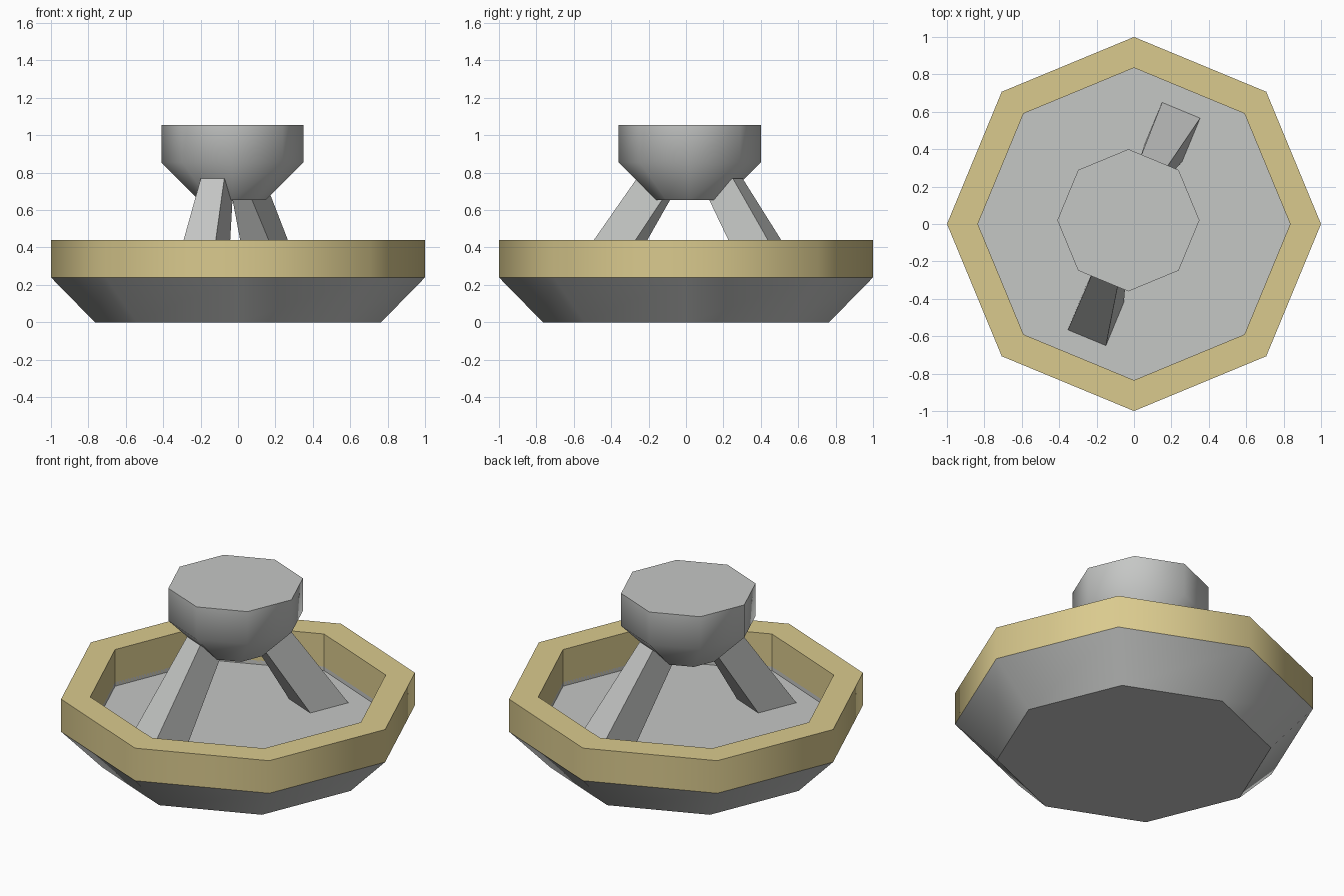
import bpy, bmesh, math
from mathutils import Vector

cube = bpy.data.objects.get("Cube")
if cube:
    bpy.data.objects.remove(cube, do_unlink=True)

SIDES = 8
FLOOR = 0.215
HEAD = Vector((-0.03, 0.02, 0))


def material(name, rgb):
    mat = bpy.data.materials.new(name)
    mat.use_nodes = True
    mat.diffuse_color = (*rgb, 1)
    mat.node_tree.nodes["Principled BSDF"].inputs["Base Color"].default_value = (*rgb, 1)
    return mat


grey = material("light grey", (0.56, 0.57, 0.56))
gold = material("pale gold", (0.70, 0.59, 0.27))


def finish(name, bm, mat, is_smooth=lambda f: False):
    """Turn a bmesh into an object, keeping edges steeper than 46 degrees sharp."""
    bmesh.ops.recalc_face_normals(bm, faces=bm.faces)
    for f in bm.faces:
        f.smooth = is_smooth(f)
    for e in bm.edges:
        e.smooth = e.calc_face_angle(math.pi) < math.radians(46)
    mesh = bpy.data.meshes.new(name)
    bm.to_mesh(mesh)
    bm.free()
    mesh.materials.append(mat)
    obj = bpy.data.objects.new(name, mesh)
    bpy.context.collection.objects.link(obj)
    return obj


def lathe(bm, profile, closed=False, centre=Vector()):
    """Eight-sided solid from (radius, height) points: capped, or a closed ring."""
    rings = []
    for r, z in profile:
        angles = [math.tau * i / SIDES for i in range(SIDES)]
        rings.append([bm.verts.new(centre + Vector((r * math.cos(a), r * math.sin(a), z)))
                      for a in angles])
    pairs = list(zip(rings, rings[1:]))
    if closed:
        pairs.append((rings[-1], rings[0]))
    else:
        bm.faces.new(rings[0])
        bm.faces.new(rings[-1])
    for low, high in pairs:
        for i in range(SIDES):
            j = (i + 1) % SIDES
            bm.faces.new((low[i], low[j], high[j], high[i]))


def outward(f):
    c = f.calc_center_median()
    return abs(f.normal.z) < 0.9 and f.normal.x * c.x + f.normal.y * c.y > 0


# Tapered dish with a recessed floor
bm = bmesh.new()
lathe(bm, [(0.765, 0), (1, 0.24), (0.835, 0.24), (0.835, FLOOR)])
finish("dish", bm, grey, outward)

# Raised rim around the floor
bm = bmesh.new()
lathe(bm, [(1, 0.24), (1, 0.44), (0.835, 0.44), (0.835, FLOOR)], closed=True)
finish("rim", bm, gold, outward)

# Head with a tapered underside
bm = bmesh.new()
lathe(bm, [(0.18, 0.655), (0.38, 0.855), (0.38, 1.055)], centre=HEAD)
finish("head", bm, grey, lambda f: abs(f.normal.z) < 0.9)


# Two tapered struts leaning in from the floor to the head
def strut(name, angle):
    radial = Vector((math.cos(angle), math.sin(angle), 0))
    side = Vector((-radial.y, radial.x, 0))

    def edge(r, half, z, centre=Vector()):
        return [bm.verts.new(centre + radial * r + side * s * half + Vector((0, 0, z)))
                for s in (-1, 1)]

    bm = bmesh.new()
    a, b = edge(0.658, 0.11, FLOOR)
    d, c = edge(0.407, 0.11, FLOOR)
    e, f = edge(0.277, 0.068, 0.77, HEAD)
    h, g = edge(0.13, 0.055, 0.665, HEAD)
    for quad in ((a, b, c, d), (e, f, g, h), (a, b, f, e),
                 (b, c, g, f), (c, d, h, g), (d, a, e, h)):
        bm.faces.new(quad)
    finish(name, bm, grey)


strut("back_strut", math.radians(67.5))
strut("front_strut", math.radians(247.5))
